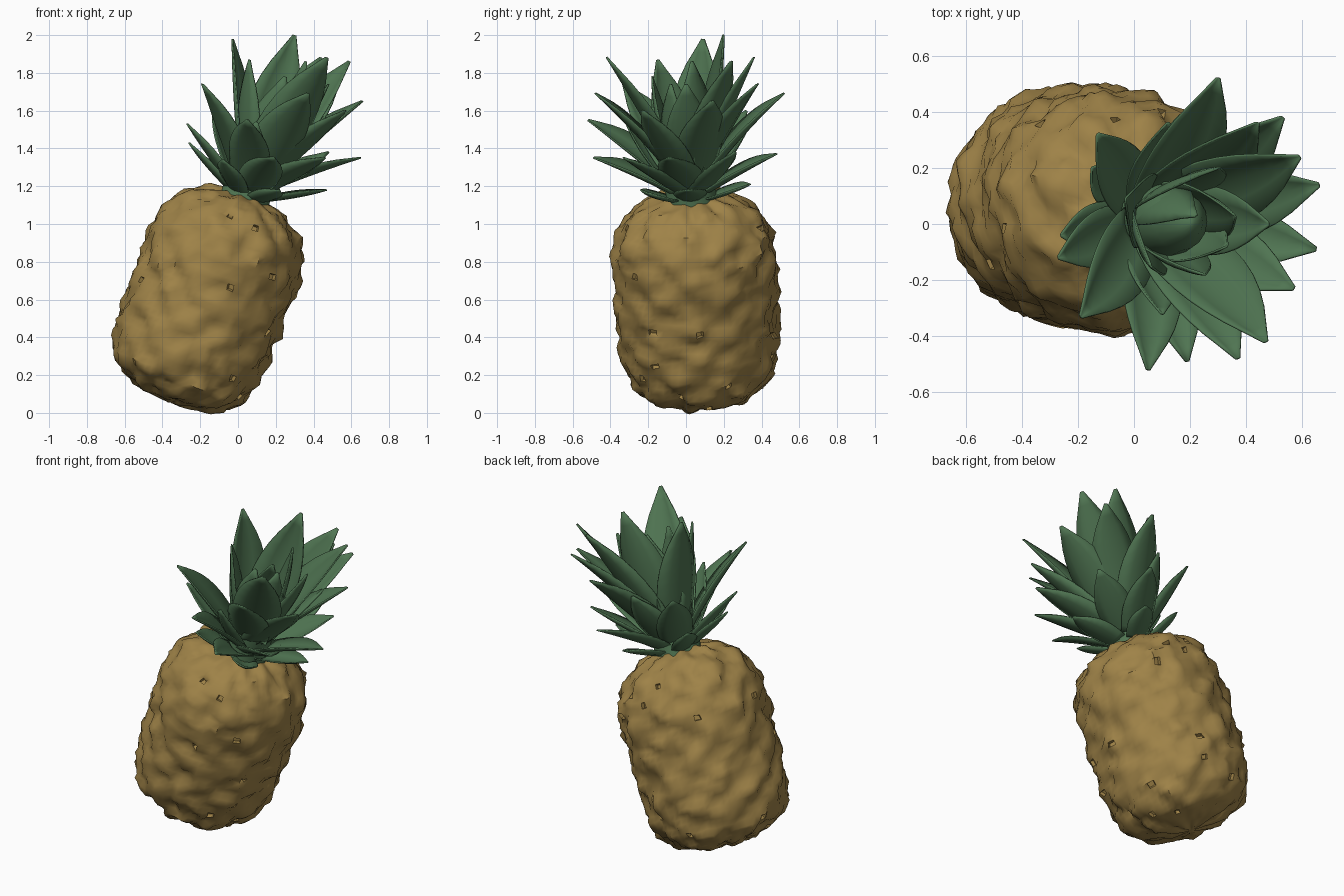
import bpy, bmesh, math, random
from mathutils import Vector, noise

if "Cube" in bpy.data.objects:
    bpy.data.objects.remove(bpy.data.objects["Cube"])

random.seed(4)

def material(name, rgb):
    m = bpy.data.materials.new(name)
    m.diffuse_color = (*rgb, 1)
    m.use_nodes = True
    m.node_tree.nodes["Principled BSDF"].inputs["Base Color"].default_value = m.diffuse_color
    return m

TAN = material("tan rind", (0.345, 0.225, 0.064))
GREEN = material("leaf green", (0.08, 0.178, 0.085))

# Leaning axis shared by fruit and crown
AXIS = Vector((0.342, -0.05, 0.94)).normalized()
CENTRE = Vector((-0.157, 0.055, 0.605))
U = Vector((0, 1, 0)).cross(AXIS).normalized()
V = AXIS.cross(U)

def on_axis(h, r, a):
    return CENTRE + AXIS * h + (U * math.cos(a) + V * math.sin(a) * 1.03) * r

def finish(name, bm, mat, angle):
    bmesh.ops.recalc_face_normals(bm, faces=bm.faces)
    me = bpy.data.meshes.new(name)
    bm.to_mesh(me)
    bm.free()
    me.materials.append(mat)
    ob = bpy.data.objects.new(name, me)
    bpy.context.collection.objects.link(ob)
    bpy.ops.object.select_all(action='DESELECT')
    ob.select_set(True)
    bpy.context.view_layer.objects.active = ob
    bpy.ops.object.shade_smooth_by_angle(angle=math.radians(angle))
    return ob

def resample(pts, n):
    """Evenly spaced points along a polyline."""
    d = [0]
    for a, b in zip(pts, pts[1:]):
        d.append(d[-1] + math.dist(a, b))
    out = []
    for i in range(n + 1):
        s = d[-1] * i / n
        k = max(j for j in range(len(pts) - 1) if d[j] <= s + 1e-9)
        t = (s - d[k]) / (d[k + 1] - d[k])
        out.append([p + (q - p) * t for p, q in zip(pts[k], pts[k + 1])])
    return out

def loft(bm, rings):
    """Closed lathe-like skin with capped ends."""
    n = len(rings[0])
    for a, b in zip(rings, rings[1:]):
        for i in range(n):
            j = (i + 1) % n
            bm.faces.new((a[i], a[j], b[j], b[i]))
    bm.faces.new(rings[0])
    bm.faces.new(rings[-1])

# Fruit: lathed profile (height on axis, radius) with staggered lumps
profile = [(-.585, .02), (-.57, .16), (-.53, .28), (-.44, .37), (-.3, .405), (0, .416),
           (.25, .418), (.38, .39), (.47, .335), (.545, .235), (.58, .12), (.585, .02)]
bm = bmesh.new()
N, rings = 72, []
for h, r in resample(profile, 52):
    ring = []
    for i in range(N):
        a = math.tau * i / N
        p = on_axis(h, r, a)
        out = (p - CENTRE - AXIS * h * 0.75).normalized()
        warp = noise.noise(p * 4) * 1.2
        lump = math.cos(9 * a + warp) * math.cos(27 * h + warp)
        rough = (noise.noise(p * 9) * 0.022 + noise.noise(p * 19 + Vector((7, 3, 1))) * 0.022
                 + random.uniform(-.003, .003))
        fade = min(1, r / 0.2)
        slide = noise.noise_vector(p * 14) * 0.010
        ring.append(bm.verts.new(p + (out * (lump * 0.014 + rough) + slide) * fade))
    rings.append(ring)
loft(bm, rings)
# Small dark eyes sunk into the rind
bm.faces.ensure_lookup_table()
pits = random.sample([f for f in bm.faces if len(f.verts) == 4 and f.calc_area() > 0.0006], 26)
bmesh.ops.recalc_face_normals(bm, faces=bm.faces)
for f in pits:
    if f.is_valid:
        bmesh.ops.inset_individual(bm, faces=[f], thickness=0.003, depth=-0.022)
finish("fruit", bm, TAN, 50)

# Crown core, hidden behind the leaves
bm = bmesh.new()
core = [(.53, .14), (.60, .13), (.68, .12), (.82, .13), (.95, .10), (1.04, .05), (1.07, .01)]
loft(bm, [[bm.verts.new(on_axis(h, r, math.tau * i / 16)) for i in range(16)] for h, r in core])
finish("crown_core", bm, GREEN, 40)

# Leaves: tip position of each, bent out from the core
tips = [(.30, .20, 2.0), (-.03, .09, 1.98), (.06, -.15, 1.87), (.47, -.42, 1.88), (.44, .36, 1.88),
        (.59, .24, 1.86), (.25, -.18, 1.78), (.53, .38, 1.74), (.30, .52, 1.69), (.66, .14, 1.65),
        (-.19, -.33, 1.74), (.37, -.48, 1.69), (.05, -.52, 1.55), (-.27, -.12, 1.53),
        (-.13, .32, 1.60), (.57, -.23, 1.60), (.65, -.09, 1.35), (-.26, -.04, 1.43),
        (.28, .48, 1.37), (.19, -.49, 1.35), (.10, -.32, 1.54), (.12, .36, 1.58),
        (.47, .02, 1.18), (.20, .34, 1.21), (.22, -.24, 1.18), (-.08, -.30, 1.34),
        (.46, -.33, 1.35), (.48, .26, 1.38), (-.15, .20, 1.36), (.36, .03, 1.86),
        (.22, .03, 1.72), (.33, -.08, 1.74), (.48, .0, 1.74)]

def leaf(bm, tip):
    tip = Vector(tip)
    d = tip - CENTRE
    h = d.dot(AXIS)
    radial = d - AXIS * h
    spread = radial.length
    radial.normalize()
    side = AXIS.cross(radial)
    high = min(1, max(0, (h - .62) / .7))
    base = CENTRE + AXIS * (.56 + .14 * high) + radial * (.115 - .04 * high)
    length = (tip - base).length
    ctrl = base + AXIS * length * (.2 + .3 * high) + radial * (.05 + spread * .32)
    width = .05 + .145 * min(length, .75)
    rows, n = [], 9
    for k in range(n + 1):
        t = k / n
        p = base * (1 - t) ** 2 + ctrl * 2 * t * (1 - t) + tip * t * t
        tan = ((ctrl - base) * (1 - t) + (tip - ctrl) * t).normalized()
        up = tan.cross(side).normalized()
        if up.dot(radial) < 0:
            up = -up
        w = width * (.72 + .9 * t - .55 * t * t) * max(.05, 1 - t ** 2.5)
        # Edges curl inward around the crown
        rows.append([bm.verts.new(p + side * s * w - up * (s * s) * w * .35)
                     for s in (-1, -.5, 0, .5, 1)])
    for a, b in zip(rows, rows[1:]):
        for i in range(4):
            bm.faces.new((a[i], a[i + 1], b[i + 1], b[i]))

bm = bmesh.new()
for tip in tips:
    leaf(bm, tip)
leaves = finish("crown_leaves", bm, GREEN, 40)
sol = leaves.modifiers.new("thickness", 'SOLIDIFY')
sol.thickness = 0.008
sol.offset = 0
